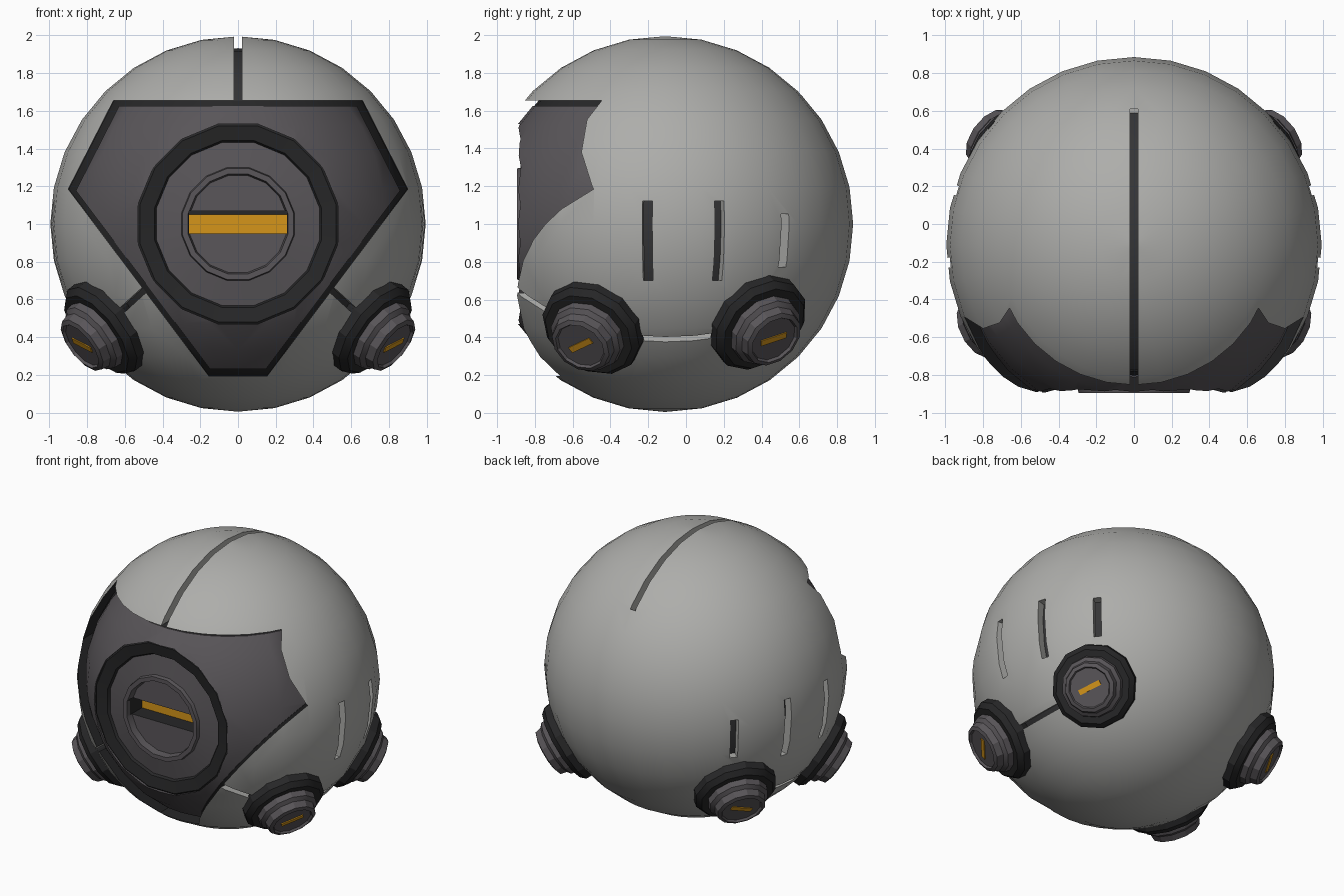
import bpy, bmesh, math
from mathutils import Matrix, Vector

if "Cube" in bpy.data.objects:
    bpy.data.objects.remove(bpy.data.objects["Cube"])

CENTRE = Vector((0, -0.11, 1.0))


def material(name, rgb):
    m = bpy.data.materials.new(name)
    m.diffuse_color = (*rgb, 1)
    m.use_nodes = True
    m.node_tree.nodes["Principled BSDF"].inputs["Base Color"].default_value = m.diffuse_color
    return m


SHELL = material("light_grey", (0.42, 0.42, 0.405))
DARK = material("near_black", (0.02, 0.02, 0.021))
PANEL = material("warm_dark_grey", (0.1, 0.092, 0.1))
CORE = material("groove_grey", (0.035, 0.035, 0.037))
ORANGE = material("amber", (0.66, 0.3, 0.01))


def finish(name, bm, mats, matrix=Matrix()):
    bmesh.ops.recalc_face_normals(bm, faces=bm.faces)
    me = bpy.data.meshes.new(name)
    bm.to_mesh(me)
    bm.free()
    for m in mats:
        me.materials.append(m)
    ob = bpy.data.objects.new(name, me)
    ob.matrix_world = matrix
    bpy.context.collection.objects.link(ob)
    return ob


def smooth(ob, angle=30):
    bpy.ops.object.select_all(action='DESELECT')
    ob.select_set(True)
    bpy.context.view_layer.objects.active = ob
    bpy.ops.object.shade_smooth_by_angle(angle=math.radians(angle))


def boolean(ob, cutter, operation='DIFFERENCE'):
    mod = ob.modifiers.new("cut", 'BOOLEAN')
    mod.operation = operation
    mod.solver = 'EXACT'
    mod.object = cutter
    bpy.context.view_layer.objects.active = ob
    bpy.ops.object.modifier_apply(modifier=mod.name)
    bpy.data.objects.remove(cutter)


def ball(name, radius, mats):
    bm = bmesh.new()
    bmesh.ops.create_uvsphere(bm, u_segments=32, v_segments=16, radius=radius)
    return finish(name, bm, mats, Matrix.Translation(CENTRE))


def box(name, size, matrix, mats):
    bm = bmesh.new()
    bmesh.ops.create_cube(bm, size=1, matrix=Matrix.Diagonal((*size, 1)))
    return finish(name, bm, mats, matrix)


def frame(origin, zdir, xdir):
    z = Vector(zdir).normalized()
    x = Vector(xdir)
    x = (x - z * x.dot(z)).normalized()
    rot = Matrix((x, z.cross(x), z)).transposed()
    return Matrix.Translation(origin) @ rot.to_4x4()


def lathe(name, profile, sides, matrix, mats):
    """Profile entries: radius, height, material of the band that ends there."""
    bm = bmesh.new()
    rings = []
    for r, h, _ in profile:
        n = 1 if r == 0 else sides
        rings.append([bm.verts.new((r * math.cos(math.tau * (i + .5) / sides),
                                    r * math.sin(math.tau * (i + .5) / sides), h))
                      for i in range(n)])
    for a, b, p in zip(rings, rings[1:], profile[1:]):
        for i in range(sides):
            j = (i + 1) % sides
            vs = [a[i % len(a)], a[j % len(a)], b[j % len(b)], b[i % len(b)]]
            bm.faces.new(list(dict.fromkeys(vs))).material_index = p[2]
    return finish(name, bm, mats, matrix)


# six-sided faceplate outline in x, z
OUTLINE = [(-.66, 1.655), (.66, 1.655), (.9, 1.185), (.155, .195), (-.155, .195), (-.9, 1.185)]


def prism(scale, index, mats):
    bm = bmesh.new()
    ends = [[bm.verts.new((x * scale, y, 1 + (z - 1) * scale)) for x, z in OUTLINE]
            for y in (-1.3, -.15)]
    bm.faces.new(ends[0])
    bm.faces.new(ends[1][::-1])
    for i in range(6):
        j = (i + 1) % 6
        bm.faces.new((ends[0][i], ends[0][j], ends[1][j], ends[1][i]))
    for f in bm.faces:
        f.material_index = index
    return finish("faceplate_cutter", bm, mats)


def eye_hole():
    m = frame((0, 0, 1), (0, -1, 0), (1, 0, 0))
    return lathe("eye_cutter", [(0, .55, 0), (.54, .55, 0), (.54, 1.4, 0), (0, 1.4, 0)], 16, m, [])


# pod directions from the ball centre, with their slit directions
PODS = [(Vector((.72, -.39, -.56)).normalized(), Vector((.09, .11, .055))),
        (Vector((.67, .50, -.53)).normalized(), Vector((-.072, .15, .05)))]
EYE_SIDE = Vector((.44, -.83, -.30)).normalized()


def flip(v, s):
    return Vector((v.x * s, v.y, v.z))


# outer shell with recessed face
shell = ball("shell", .995, [SHELL, DARK])
boolean(shell, prism(1, 1, [SHELL, DARK]))

# seam over the crown
boolean(shell, box("seam_cutter", (.04, 1.81, .5), Matrix.Translation((0, -.295, 1.86)), [SHELL]))

for s in (-1, 1):
    # seams joining the eye ring and the pods
    for a, b in ((EYE_SIDE, PODS[0][0]), (PODS[0][0], PODS[1][0])):
        a, b = flip(a, s), flip(b, s)
        m = frame(CENTRE + (a + b).normalized() * .95, a + b, b - a)
        boolean(shell, box("seam_cutter", ((b - a).length, .034, .4), m, [SHELL]))
    # side vents
    for deg, height in ((-5.5, .42), (17, .42), (40, .28)):
        t = math.radians(deg)
        d = Vector((s * math.cos(t), math.sin(t), 0))
        m = frame(CENTRE + d * .95 + Vector((0, 0, -.088)), d, (0, 0, 1))
        boolean(shell, box("vent_cutter", (height, .052, .4), m, [SHELL]))
smooth(shell)

# dark core seen through the seams and vents
core = ball("core", .932, [CORE])
boolean(core, eye_hole())
smooth(core)

# faceplate and its dark border
for name, radius, scale, mat in (("faceplate_border", .937, .998, DARK),
                                 ("faceplate", .943, .955, PANEL)):
    plate = ball(name, radius, [mat])
    boolean(plate, prism(scale, 0, [mat]), 'INTERSECT')
    boolean(plate, eye_hole())
    smooth(plate)

# central eye: dark ring, shallow cone, raised frame and sunk disc
eye = lathe("eye", [(0, .6, 0), (.56, .6, 0), (.56, .85, 0), (.53, .875, 0), (.45, .862, 0),
                    (.44, .845, 0), (.305, .868, 1), (.3, .895, 1), (.27, .895, 1),
                    (.262, .845, 1), (0, .845, 1)],
            16, frame((0, 0, 1), (0, -1, 0), (1, 0, 0)), [DARK, PANEL])
boolean(eye, box("slit_cutter", (.52, .3, .12), Matrix.Translation((0, -.87, 1.01)), [DARK, PANEL]))
smooth(eye, 25)
box("eye_light", (.518, .008, .1), Matrix.Translation((0, -.724, 1.0)), [ORANGE])

# four side pods with amber slits
for s in (-1, 1):
    for (d, t), place in zip(PODS, ("front", "rear")):
        d, t = flip(d, s), flip(t, s)
        side = "right" if s > 0 else "left"
        m = frame(CENTRE, d, t)
        pod = lathe(f"{place}_{side}_pod",
                    [(0, .85, 0), (.24, .88, 0), (.28, .94, 0), (.28, 1.0, 0), (.25, 1.035, 0),
                     (.205, 1.035, 0), (.2, 1.075, 1), (.175, 1.095, 1), (.165, 1.14, 1),
                     (.14, 1.15, 1), (.132, 1.135, 1), (0, 1.135, 1)],
                    12, m, [DARK, PANEL])
        smooth(pod, 25)
        box(f"{place}_{side}_pod_light", (.155, .035, .008),
            m @ Matrix.Translation((0, 0, 1.137)), [ORANGE])
